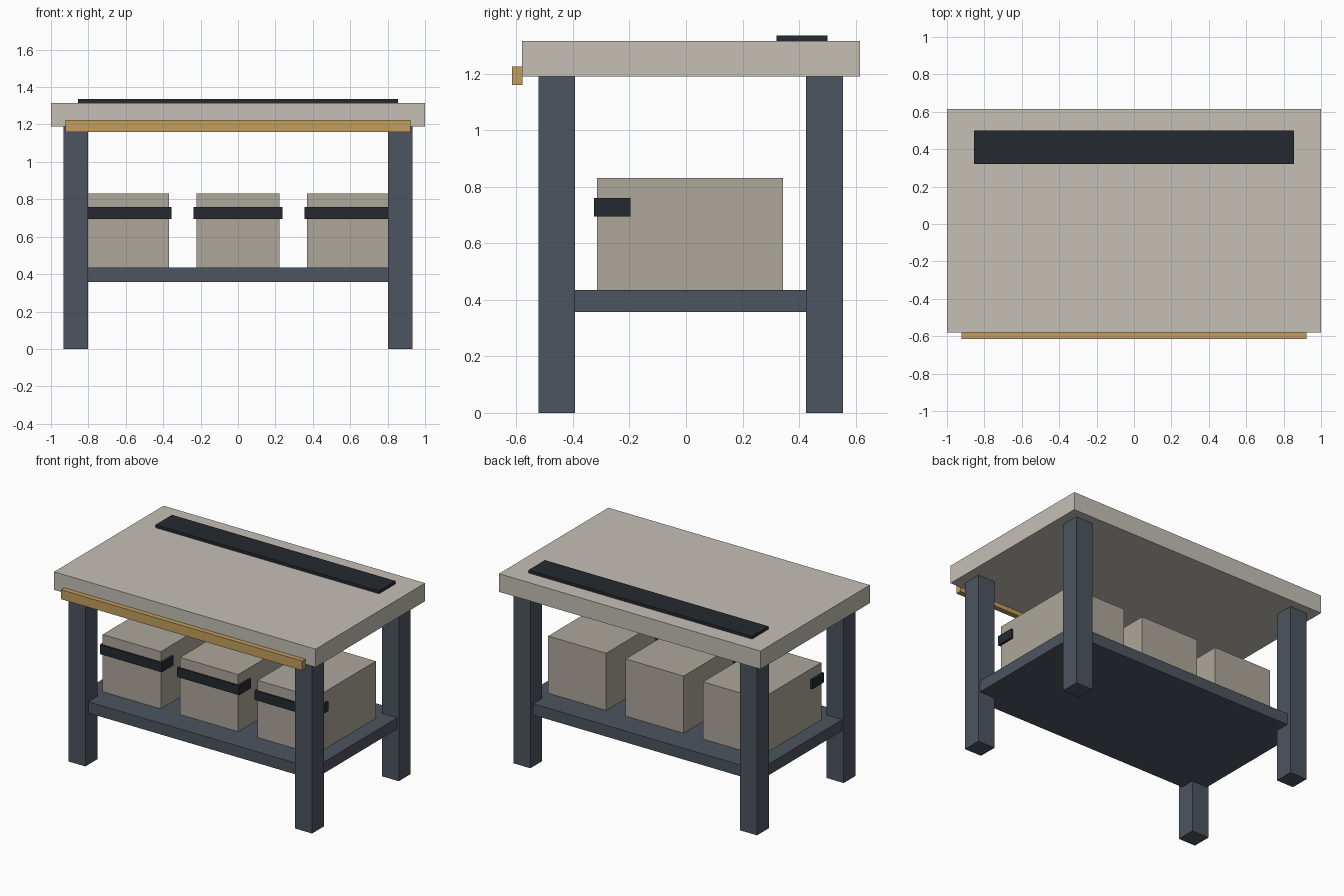
import bpy

if "Cube" in bpy.data.objects:
    bpy.data.objects.remove(bpy.data.objects["Cube"])


def material(name, rgb):
    m = bpy.data.materials.new(name)
    m.diffuse_color = (*rgb, 1)
    m.use_nodes = True
    m.node_tree.nodes["Principled BSDF"].inputs["Base Color"].default_value = m.diffuse_color
    return m


STONE = material("pale_stone", (0.56, 0.53, 0.47))
CRATE = material("crate_grey", (0.42, 0.39, 0.33))
STEEL = material("slate_steel", (0.075, 0.09, 0.115))
DARK = material("dark_trim", (0.018, 0.022, 0.028))
WOOD = material("golden_wood", (0.55, 0.34, 0.11))


def box(name, x, y, z, mat):
    """Box spanning the (min, max) range on each axis."""
    ranges = (x, y, z)
    bpy.ops.mesh.primitive_cube_add(size=1, location=[(a + b) / 2 for a, b in ranges])
    ob = bpy.context.object
    ob.name = name
    ob.scale = [b - a for a, b in ranges]
    bpy.ops.object.transform_apply(location=False, rotation=False, scale=True)
    ob.data.materials.append(mat)
    return ob


# Worktop with its rear strip and front rail
box("worktop", (-1, 1), (-0.58, 0.615), (1.19, 1.315), STONE)
box("rear_strip", (-0.855, 0.855), (0.32, 0.5), (1.31, 1.335), DARK)
box("front_rail", (-0.922, 0.922), (-0.615, -0.578), (1.16, 1.225), WOOD)

# Four legs
for row, y in (("front", (-0.522, -0.392)), ("back", (0.425, 0.555))):
    for side, x in (("left", (-0.932, -0.802)), ("right", (0.802, 0.932))):
        box(f"{row}_{side}_leg", x, y, (0, 1.19), STEEL)

# Lower shelf, set slightly inside the outer leg faces
box("lower_shelf", (-0.92, 0.92), (-0.49, 0.525), (0.357, 0.435), STEEL)

# Three storage crates with a dark band across each front
for label, cx in (("left", -0.592), ("middle", 0), ("right", 0.592)):
    box(f"{label}_crate", (cx - 0.222, cx + 0.222), (-0.315, 0.343), (0.435, 0.83), CRATE)
    box(f"{label}_crate_band", (cx - 0.237, cx + 0.237), (-0.326, -0.197), (0.695, 0.76), DARK)
